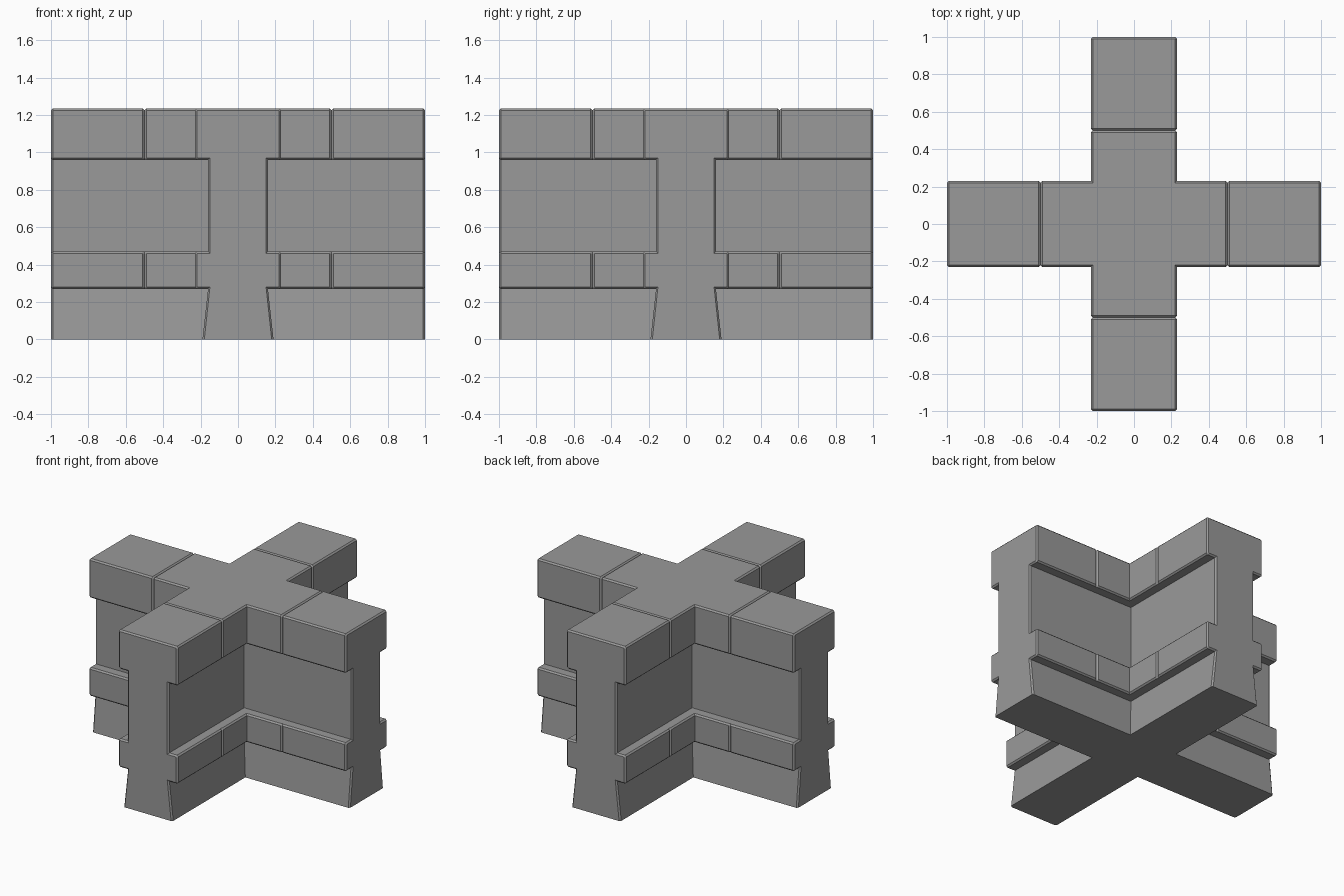
import bpy
import bmesh
from math import radians
from mathutils import Matrix, Vector

cube = bpy.data.objects.get("Cube")
if cube:
    bpy.data.objects.remove(cube, do_unlink=True)

stone = bpy.data.materials.new("stone_grey")
stone.use_nodes = True
GREY = (0.32, 0.32, 0.32, 1)
stone.diffuse_color = GREY
stone.node_tree.nodes["Principled BSDF"].inputs["Base Color"].default_value = GREY

C = 0.01  # chamfer size
# Half wall section, bottom to top: half width, height, inward shift across and up
SECTION = [
    (0.19, 0, 1, 0), (0.16, 0.27, 1, 1),
    (0.22, 0.27, 0.4, 1), (0.23, 0.28, 1, 0.4),
    (0.23, 0.46, 1, -0.4), (0.22, 0.47, 0.4, -1),
    (0.16, 0.47, 1, -1), (0.16, 0.96, 1, 1),
    (0.22, 0.96, 0.4, 1), (0.23, 0.97, 1, 0.4),
    (0.23, 1.225, 1, -0.4), (0.22, 1.235, 0.4, -1),
]


def ring(bm, matrix, x=None, style="full"):
    """One closed wall section across the arm; x=None mitres it into the crossing."""
    half = []
    for w, z, dw, dz in SECTION:
        if style == "end":
            w, z = w - dw * C, z + dz * C
        elif style == "joint":
            w = w - dw * C if w > 0.2 else w
            z = z + dz * C if z > 1.2 else z
        half.append((w, z))
    points = [(w, z) for w, z in half] + [(-w, z) for w, z in reversed(half)]
    return [bm.verts.new(matrix @ Vector((abs(w) if x is None else x, w, z)))
            for w, z in points]


def loft(bm, rings):
    for a, b in zip(rings, rings[1:]):
        n = len(a)
        for i in range(n):
            j = (i + 1) % n
            bm.faces.new((a[i], a[j], b[j], b[i]))


def finish(bm, name):
    bmesh.ops.recalc_face_normals(bm, faces=bm.faces)
    mesh = bpy.data.meshes.new(name)
    bm.to_mesh(mesh)
    bm.free()
    mesh.materials.append(stone)
    bpy.context.collection.objects.link(bpy.data.objects.new(name, mesh))


turns = [Matrix.Rotation(radians(90 * i), 4, "Z") for i in range(4)]

# Central crossing: four mitred stubs joined, top and bottom squares filled
bm = bmesh.new()
for turn in turns:
    rings = [ring(bm, turn), ring(bm, turn, 0.5 - C), ring(bm, turn, 0.5, "joint")]
    loft(bm, rings)
    bm.faces.new(rings[-1])
bmesh.ops.remove_doubles(bm, verts=bm.verts, dist=0.0005)
bmesh.ops.holes_fill(bm, edges=[e for e in bm.edges if e.is_boundary], sides=4)
finish(bm, "wall_crossing")

# Outer wall blocks with chamfered ends
for name, turn in zip(("left", "back", "right", "front"), turns):
    bm = bmesh.new()
    rings = [ring(bm, turn, 0.5, "joint"), ring(bm, turn, 0.5 + C),
             ring(bm, turn, 1 - C), ring(bm, turn, 1, "end")]
    loft(bm, rings)
    bm.faces.new(rings[0])
    bm.faces.new(rings[-1])
    finish(bm, name + "_wall_block")
